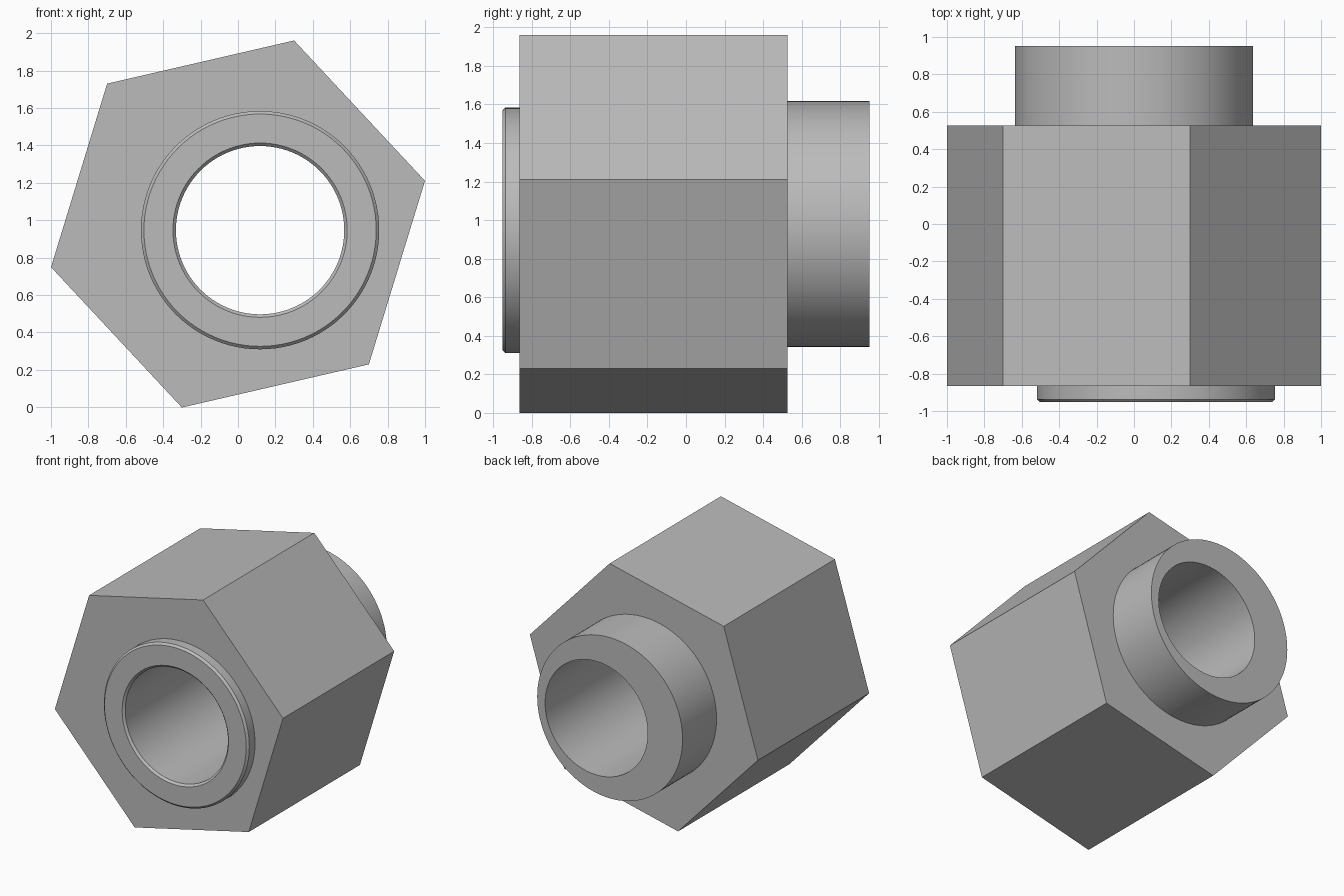
import bpy, bmesh
from math import sin, cos, radians, tau

cube = bpy.data.objects.get("Cube")
if cube:
    bpy.data.objects.remove(cube, do_unlink=True)

steel = bpy.data.materials.new("grey steel")
steel.use_nodes = True
colour = (0.5, 0.5, 0.5, 1)
steel.diffuse_color = colour
steel.node_tree.nodes["Principled BSDF"].inputs["Base Color"].default_value = colour


def turned(name, centre, profile, sides=96, start=0.0):
    """Capped solid along y from (radius, y) steps."""
    bm = bmesh.new()
    rings = []
    for r, y in profile:
        angles = [start + tau * i / sides for i in range(sides)]
        rings.append([bm.verts.new((centre[0] + r * cos(a), y, centre[1] + r * sin(a)))
                      for a in angles])
    for a, b in zip(rings, rings[1:]):
        for i in range(sides):
            j = (i + 1) % sides
            bm.faces.new((a[i], a[j], b[j], b[i]))
    bm.faces.new(rings[0])
    bm.faces.new(rings[-1])
    bmesh.ops.recalc_face_normals(bm, faces=bm.faces)
    mesh = bpy.data.meshes.new(name)
    bm.to_mesh(mesh)
    bm.free()
    mesh.materials.append(steel)
    obj = bpy.data.objects.new(name, mesh)
    bpy.context.collection.objects.link(obj)
    return obj


def combine(body, tool, operation):
    """Apply a boolean and discard the tool."""
    bpy.context.view_layer.objects.active = body
    mod = body.modifiers.new(tool.name, "BOOLEAN")
    mod.operation, mod.solver, mod.object = operation, "EXACT", tool
    bpy.ops.object.modifier_apply(modifier=mod.name)
    bpy.data.objects.remove(tool, do_unlink=True)


hex_centre = (0, 0.98)
bore_centre = (0.118, 0.947)
front, back = -0.953, 0.953
hex_front, hex_back = -0.865, 0.527
outer, inner, chamfer = 0.637, 0.45, 0.016

# Hexagonal body
body = turned("hex_body", hex_centre, [(1.026, hex_front), (1.026, hex_back)],
              sides=6, start=radians(13))

# Rear boss, centred on the hexagon
boss = turned("rear_boss", hex_centre, [(outer, 0), (outer, back)])
combine(body, boss, "UNION")

# Front collar, off centre, with a chamfered rim
collar = turned("front_collar", bore_centre,
                [(outer - chamfer, front), (outer, front + chamfer), (outer, 0)])
combine(body, collar, "UNION")

# Off-centre through bore, chamfered at the front mouth
bore = turned("bore_cutter", bore_centre,
              [(inner + chamfer * 2, front - chamfer), (inner, front + chamfer), (inner, back + 0.1)])
bore.hide_render = True
combine(body, bore, "DIFFERENCE")

# Crisp edges, smooth round walls
bpy.ops.object.select_all(action="DESELECT")
body.select_set(True)
bpy.context.view_layer.objects.active = body
bpy.ops.object.shade_smooth_by_angle(angle=radians(30))
